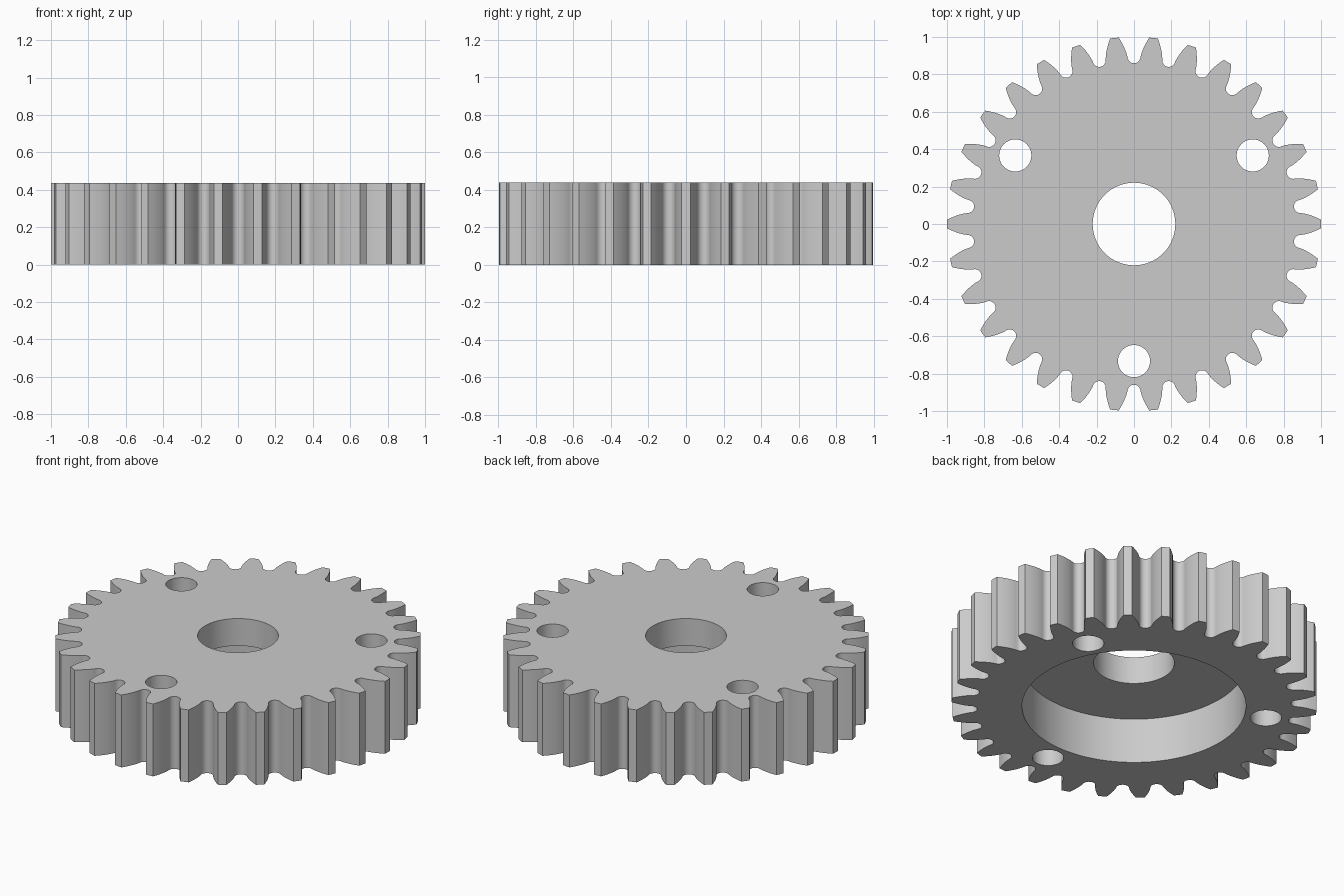
import bpy, bmesh
from math import pi, sin, cos, acos, tan, radians

if "Cube" in bpy.data.objects:
    bpy.data.objects.remove(bpy.data.objects["Cube"])

TEETH = 30
TIP_R = 1.0
MODULE = 2 * TIP_R / (TEETH + 2)
PITCH_R = MODULE * TEETH / 2
ROOT_R = PITCH_R - 1.25 * MODULE
PRESSURE = radians(20)
BASE_R = PITCH_R * cos(PRESSURE)
HEIGHT = 7 * MODULE
RECESS_DEPTH = 0.273
STEP = 2 * pi / TEETH

steel = bpy.data.materials.new("plain_grey")
steel.use_nodes = True
grey = (0.6, 0.6, 0.6, 1)
steel.diffuse_color = grey
steel.node_tree.nodes["Principled BSDF"].inputs["Base Color"].default_value = grey


def involute(a):
    return tan(a) - a


def half_angle(r):
    """Half the tooth's angular width at radius r."""
    return STEP / 4 + involute(PRESSURE) - involute(acos(BASE_R / r))


def gear_outline():
    """Involute teeth joined by round-bottomed gaps."""
    fillet = 0.035
    centre_r = ROOT_R + fillet
    radii = [centre_r + (TIP_R - centre_r) * i / 6 for i in range(7)]
    points = []
    for t in range(TEETH):
        a = t * STEP
        flank = [(r, half_angle(r)) for r in radii]
        polar = [(r, a - h) for r, h in flank] + [(TIP_R, a)]
        polar += [(r, a + h) for r, h in reversed(flank)]
        points += [(r * cos(b), r * sin(b)) for r, b in polar]
        g = a + STEP / 2
        for i in range(1, 10):
            b = pi * i / 10
            u, v = centre_r - fillet * sin(b), -fillet * cos(b)
            points.append((u * cos(g) - v * sin(g), u * sin(g) + v * cos(g)))
    return points


def add_object(name, bm):
    mesh = bpy.data.meshes.new(name)
    bm.to_mesh(mesh)
    bm.free()
    mesh.materials.append(steel)
    ob = bpy.data.objects.new(name, mesh)
    bpy.context.collection.objects.link(ob)
    return ob


def prism(name, outline, z0, z1):
    bm = bmesh.new()
    face = bm.faces.new([bm.verts.new((x, y, z0)) for x, y in outline])
    top = bmesh.ops.extrude_face_region(bm, geom=[face])["geom"]
    verts = [v for v in top if isinstance(v, bmesh.types.BMVert)]
    bmesh.ops.translate(bm, verts=verts, vec=(0, 0, z1 - z0))
    bmesh.ops.recalc_face_normals(bm, faces=bm.faces)
    return add_object(name, bm)


def circle(r, cx=0, cy=0, n=64):
    return [(cx + r * cos(2 * pi * i / n), cy + r * sin(2 * pi * i / n)) for i in range(n)]


# Toothed body
gear = prism("gear_wheel", gear_outline(), 0, HEIGHT)

# Underside recess, centre bore and three bolt holes
cutters = [prism("recess_cutter", circle(0.613, n=96), -0.1, RECESS_DEPTH),
           prism("bore_cutter", circle(0.221), -0.2, HEIGHT + 0.1)]
for i in range(3):
    a = radians(30 + 120 * i)
    cutters.append(prism("bolt_hole_cutter", circle(0.086, 0.733 * cos(a), 0.733 * sin(a), 40),
                         -0.1, HEIGHT + 0.1))
for cutter in cutters:
    cutter.hide_render = True
    mod = gear.modifiers.new(cutter.name, "BOOLEAN")
    mod.operation = "DIFFERENCE"
    mod.solver = "EXACT"
    mod.object = cutter

# Bake the cuts and drop the cutters
depsgraph = bpy.context.evaluated_depsgraph_get()
cut_mesh = bpy.data.meshes.new_from_object(gear.evaluated_get(depsgraph))
gear.modifiers.clear()
gear.data = cut_mesh
for cutter in cutters:
    bpy.data.objects.remove(cutter)

# Smooth curved walls, crisp rims
bpy.ops.object.select_all(action="DESELECT")
gear.select_set(True)
bpy.context.view_layer.objects.active = gear
bpy.ops.object.shade_smooth_by_angle(angle=radians(30))
